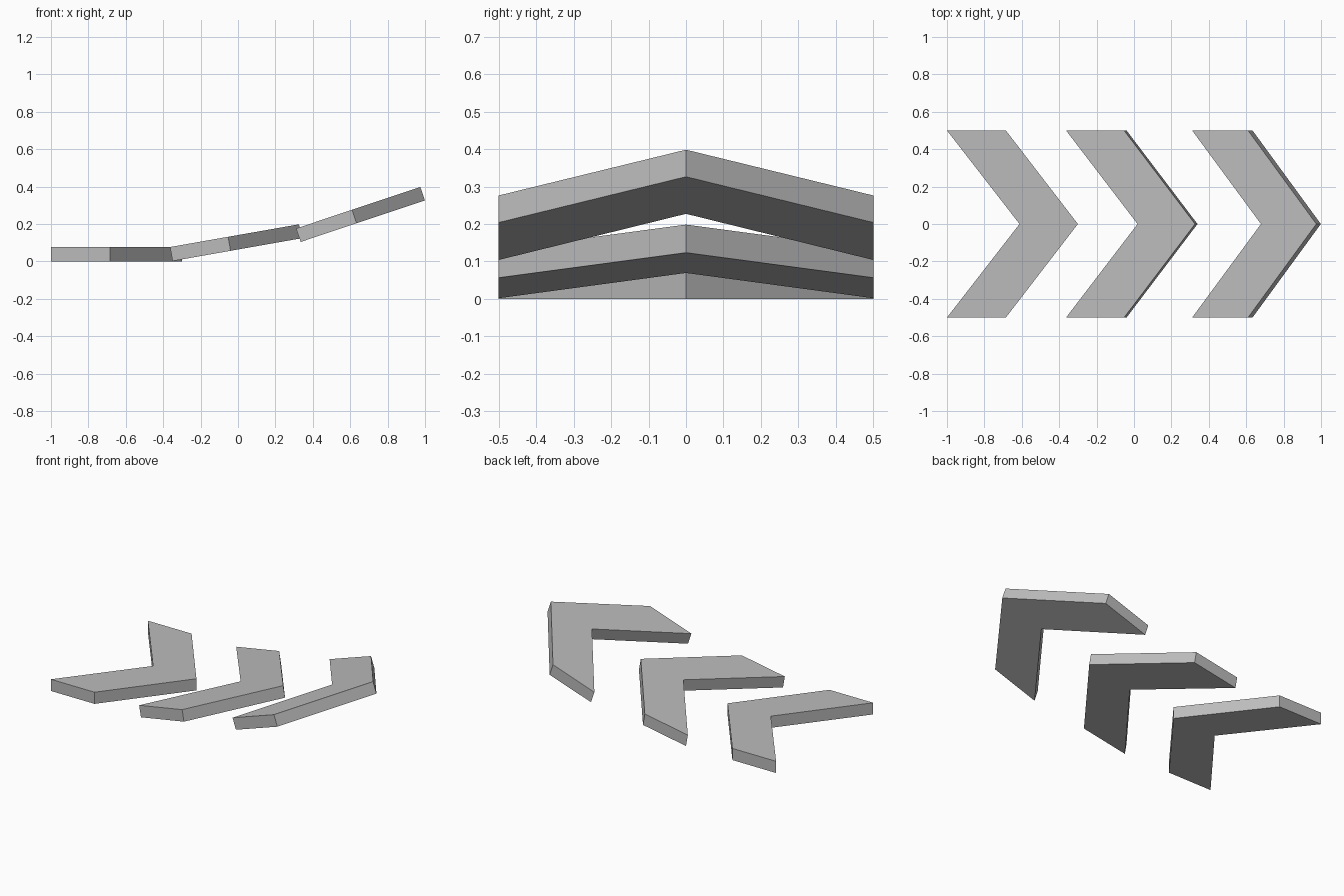
import bpy
import bmesh
from math import radians
from mathutils import Matrix

cube = bpy.data.objects.get("Cube")
if cube:
    bpy.data.objects.remove(cube, do_unlink=True)

# Single grey finish
grey = bpy.data.materials.new("plain_grey")
grey.use_nodes = True
colour = (0.5, 0.5, 0.5, 1)
grey.diffuse_color = colour
grey.node_tree.nodes["Principled BSDF"].inputs["Base Color"].default_value = colour

LENGTH, ARM, NOTCH, HALF, THICK = 0.7, 0.315, 0.388, 0.5, 0.076


def chevron(name, x, z, tilt):
    """Arrow plate extruded upward, then tilted about its lower rear edge."""
    outline = [(0, -HALF), (ARM, -HALF), (LENGTH, 0),
               (ARM, HALF), (0, HALF), (NOTCH, 0)]
    bm = bmesh.new()
    base = bm.faces.new([bm.verts.new((px, py, 0)) for px, py in outline])
    top = bmesh.ops.extrude_face_region(bm, geom=[base])["geom"]
    bmesh.ops.translate(bm, vec=(0, 0, THICK),
                        verts=[v for v in top if isinstance(v, bmesh.types.BMVert)])
    bmesh.ops.recalc_face_normals(bm, faces=bm.faces)
    bm.transform(Matrix.Translation((x, 0, z)) @ Matrix.Rotation(-radians(tilt), 4, "Y"))
    mesh = bpy.data.meshes.new(name)
    bm.to_mesh(mesh)
    bm.free()
    mesh.materials.append(grey)
    obj = bpy.data.objects.new(name, mesh)
    bpy.context.collection.objects.link(obj)


# Row of arrows, each steeper than the last
chevron("rear_chevron", -1.0, 0.0, 0)
chevron("middle_chevron", -0.35, 0.002, 10)
chevron("front_chevron", 0.335, 0.104, 18.5)
